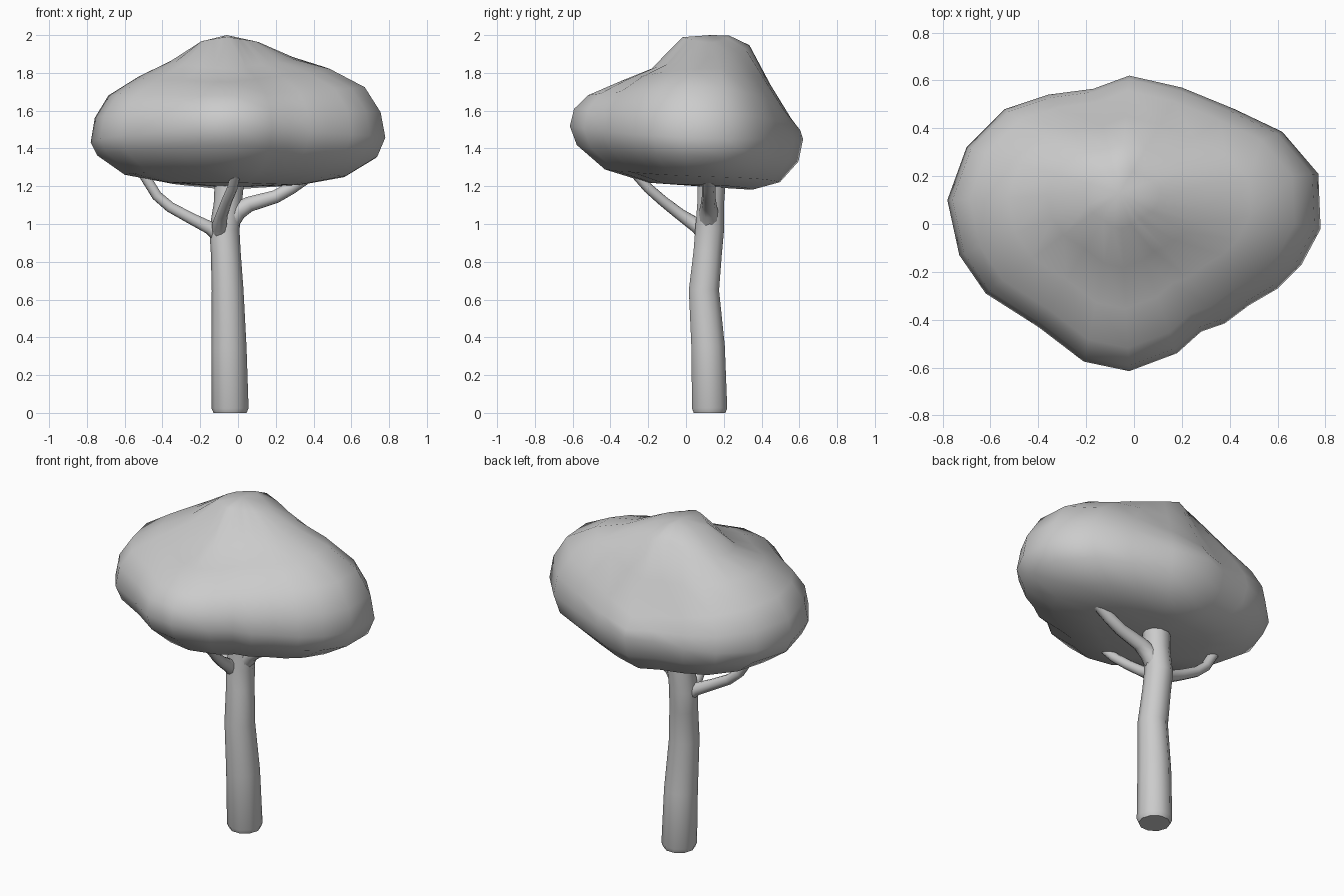
import bpy, bmesh, math

if "Cube" in bpy.data.objects:
    bpy.data.objects.remove(bpy.data.objects["Cube"])


def shade(obj, angle=60):
    bpy.ops.object.select_all(action='DESELECT')
    obj.select_set(True)
    bpy.context.view_layer.objects.active = obj
    bpy.ops.object.shade_smooth_by_angle(angle=math.radians(angle))


def limb(name, points):
    """Tapered round limb through (x, y, z, radius) points."""
    curve = bpy.data.curves.new(name, 'CURVE')
    curve.dimensions = '3D'
    curve.bevel_depth = 1.0
    curve.bevel_resolution = 3
    curve.use_fill_caps = True
    spline = curve.splines.new('POLY')
    spline.points.add(len(points) - 1)
    for p, (x, y, z, r) in zip(spline.points, points):
        p.co = (x, y, z, 1)
        p.radius = r
    obj = bpy.data.objects.new(name, curve)
    bpy.context.collection.objects.link(obj)
    bpy.ops.object.select_all(action='DESELECT')
    obj.select_set(True)
    bpy.context.view_layer.objects.active = obj
    bpy.ops.object.convert(target='MESH')
    shade(bpy.context.view_layer.objects.active)


# Trunk and the three branches that hold the crown
limb("trunk", [(-.042, .125, 0, .088), (-.042, .125, .025, .098), (-.048, .117, .35, .093),
               (-.055, .095, .65, .084), (-.065, .115, .85, .079), (-.072, .125, .97, .08),
               (-.055, .13, 1.1, .074), (-.04, .14, 1.3, .08)])
limb("left_branch", [(-.07, .12, .92, .05), (-.15, .11, .98, .036), (-.25, .1, 1.03, .031),
                     (-.36, .1, 1.09, .029), (-.43, .1, 1.15, .028), (-.51, .09, 1.28, .028)])
limb("right_branch", [(-.07, .125, .98, .06), (.0, .12, 1.07, .05), (.06, .12, 1.105, .042),
                      (.2, .12, 1.145, .036), (.28, .12, 1.19, .035), (.38, .12, 1.26, .035)])
limb("front_branch", [(-.08, .12, .93, .05), (-.1, .06, .99, .04), (-.085, -.03, 1.05, .031),
                      (-.06, -.12, 1.12, .028), (-.03, -.2, 1.19, .027), (-.01, -.28, 1.28, .026)])

# Crown: plan outline, then height profiles towards right, back, left, front
OUTLINE = [(.78, -.02), (.77, .21), (.62, .385), (.42, .48), (.2, .57), (-.02, .62),
           (-.17, .565), (-.36, .54), (-.54, .48), (-.7, .32), (-.78, .1), (-.73, -.13),
           (-.62, -.29), (-.4, -.43), (-.21, -.575), (-.02, -.615), (.18, -.54),
           (.28, -.45), (.38, -.415), (.48, -.34), (.6, -.27), (.7, -.17)]
SPREAD = [.2, .42, .65, .87, .97, 1, .95, .75, .45]
HEIGHT = [
    [1.96, 1.88, 1.83, 1.73, 1.59, 1.45, 1.35, 1.25, 1.205],
    [2.00, 1.95, 1.73, 1.55, 1.49, 1.45, 1.33, 1.22, 1.18],
    [1.96, 1.86, 1.78, 1.68, 1.56, 1.43, 1.36, 1.26, 1.22],
    [1.99, 1.82, 1.75, 1.68, 1.61, 1.52, 1.42, 1.29, 1.22]]
CX, CY = -.06, .13

bm = bmesh.new()
rings = []
for level, s in enumerate(SPREAD):
    ring = []
    for x, y in OUTLINE:
        turn = (math.atan2(y - CY, x - CX) / (math.pi / 2)) % 4
        i, t = int(turn) % 4, turn % 1
        z = HEIGHT[i][level] * (1 - t) + HEIGHT[(i + 1) % 4][level] * t
        ring.append(bm.verts.new((CX + (x - CX) * s, CY + (y - CY) * s, z)))
    rings.append(ring)
n = len(OUTLINE)
for a, b in zip(rings, rings[1:]):
    for i in range(n):
        j = (i + 1) % n
        bm.faces.new((a[i], b[i], b[j], a[j]))
top = bm.verts.new((CX, CY, 2.0))
low = bm.verts.new((CX, CY, 1.195))
for i in range(n):
    j = (i + 1) % n
    bm.faces.new((top, rings[0][i], rings[0][j]))
    bm.faces.new((low, rings[-1][j], rings[-1][i]))
bmesh.ops.recalc_face_normals(bm, faces=bm.faces)
mesh = bpy.data.meshes.new("crown")
bm.to_mesh(mesh)
bm.free()
crown = bpy.data.objects.new("crown", mesh)
bpy.context.collection.objects.link(crown)
shade(crown, 80)
